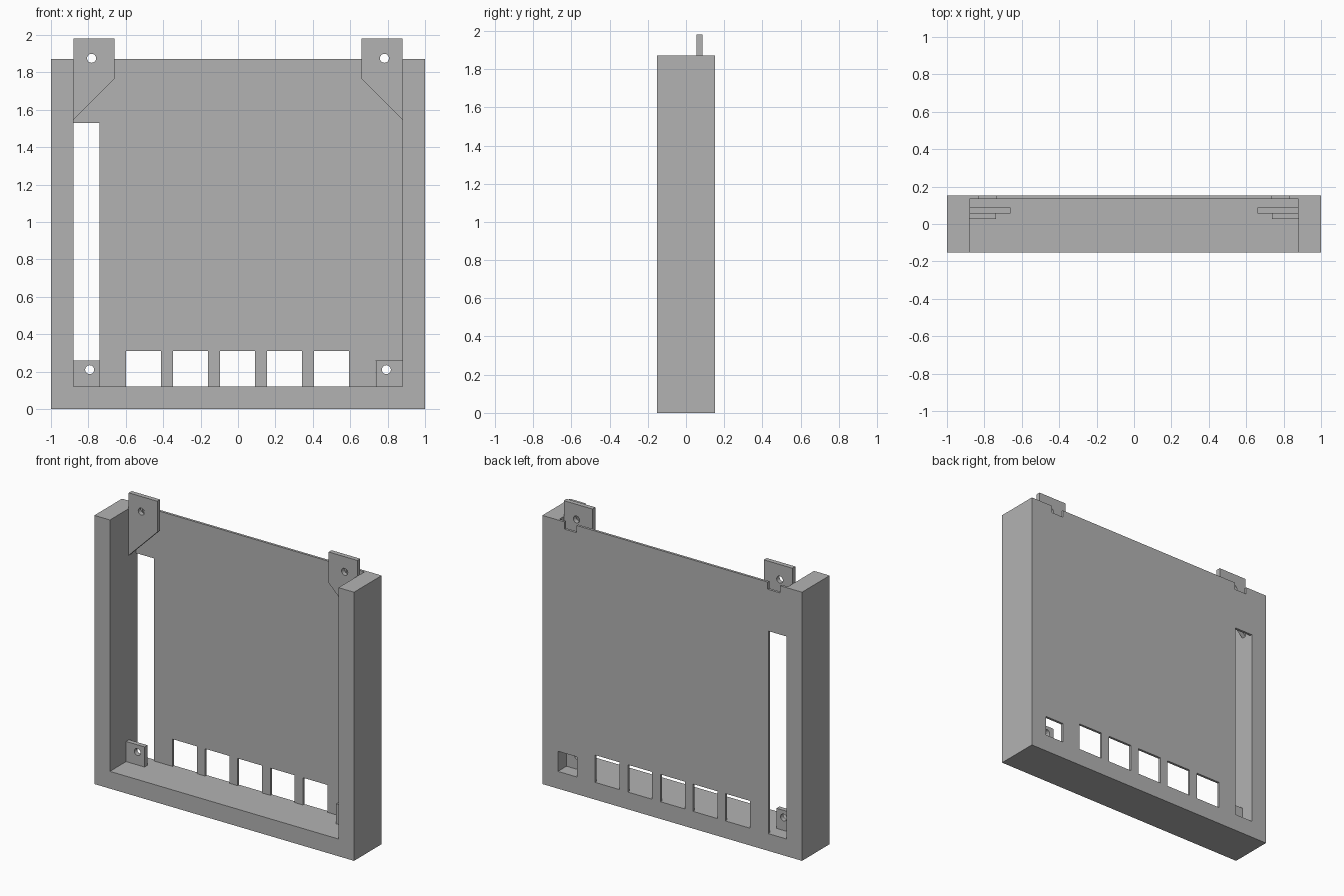
import bpy
import bmesh
from mathutils import Matrix, Vector

default = bpy.data.objects.get("Cube")
if default:
    bpy.data.objects.remove(default, do_unlink=True)

GREY = (0.45, 0.45, 0.45, 1)
grey = bpy.data.materials.new("plain grey")
grey.use_nodes = True
grey.diffuse_color = GREY
grey.node_tree.nodes["Principled BSDF"].inputs["Base Color"].default_value = GREY

HALF_DEPTH = 0.152
INNER = 0.88      # inside face of the side walls
FLOOR = 0.12      # top face of the bottom rail
TOP = 1.87


def plate(name, outline, y0, y1):
    """Extrude an (x, z) outline from y0 to y1."""
    bm = bmesh.new()
    face = bm.faces.new([bm.verts.new((x, y0, z)) for x, z in outline])
    new = bmesh.ops.extrude_face_region(bm, geom=[face])["geom"]
    moved = [v for v in new if isinstance(v, bmesh.types.BMVert)]
    bmesh.ops.translate(bm, verts=moved, vec=Vector((0, y1 - y0, 0)))
    bmesh.ops.recalc_face_normals(bm, faces=bm.faces)
    return finish(name, bm)


def rect(x0, x1, z0, z1):
    return [(x0, z0), (x1, z0), (x1, z1), (x0, z1)]


def drill(x, z, radius):
    """Cylinder cutter running along y."""
    bm = bmesh.new()
    bmesh.ops.create_cone(bm, cap_ends=True, segments=32, radius1=radius, radius2=radius, depth=1,
                          matrix=Matrix.Translation((x, 0, z)) @ Matrix.Rotation(1.570796, 4, "X"))
    return finish("drill", bm)


def finish(name, bm):
    mesh = bpy.data.meshes.new(name)
    bm.to_mesh(mesh)
    bm.free()
    mesh.materials.append(grey)
    obj = bpy.data.objects.new(name, mesh)
    bpy.context.collection.objects.link(obj)
    return obj


def combine(obj, others, operation):
    """Apply a boolean with each helper, then discard the helper."""
    for other in others:
        other.hide_render = True
        mod = obj.modifiers.new("cut", "BOOLEAN")
        mod.operation = operation
        mod.solver = "EXACT"
        mod.object = other
        bpy.context.view_layer.update()
        graph = bpy.context.evaluated_depsgraph_get()
        mesh = bpy.data.meshes.new_from_object(obj.evaluated_get(graph))
        obj.modifiers.clear()
        obj.data = mesh
        bpy.data.objects.remove(other, do_unlink=True)


# Thin back panel with its openings
panel = plate("back_panel", rect(-INNER, INNER, FLOOR, TOP), 0.135, HALF_DEPTH)
openings = [rect(-0.95, -0.74, 0.05, 1.53),       # tall slot
            rect(0.735, 0.95, 0.05, 0.26)]        # corner opening
for i in range(5):                                # row of windows
    centre = (i - 2) * 0.251 - 0.003
    openings.append(rect(centre - 0.094, centre + 0.094, 0.05, 0.31))
for side in (-1, 1):                              # notches behind the upper tabs
    openings.append(rect(side * 0.783 - 0.047, side * 0.783 + 0.047, 1.82, 1.95))
combine(panel, [plate("cutter", o, 0, 0.5) for o in openings], "DIFFERENCE")

# U-shaped frame, merged with the panel
frame = plate("frame", [(-1, 0), (1, 0), (1, TOP), (INNER, TOP), (INNER, FLOOR),
                        (-INNER, FLOOR), (-INNER, TOP), (-1, TOP)], -HALF_DEPTH, HALF_DEPTH)
combine(frame, [panel], "UNION")

# Mounting tabs with screw holes
for side, word in ((-1, "right"), (1, "left")):
    upper = plate("upper_tab_" + word,
                  [(side * x, z) for x, z in ((INNER, 1.98), (0.66, 1.98), (0.66, 1.765), (INNER, 1.545))],
                  0.055, 0.087)
    combine(upper, [drill(side * 0.783, 1.875, 0.024)], "DIFFERENCE")
    lower = plate("lower_tab_" + word,
                  [(side * x, z) for x, z in rect(0.738, INNER, FLOOR, 0.26)], 0.026, 0.058)
    combine(lower, [drill(side * 0.793, 0.21, 0.024)], "DIFFERENCE")
